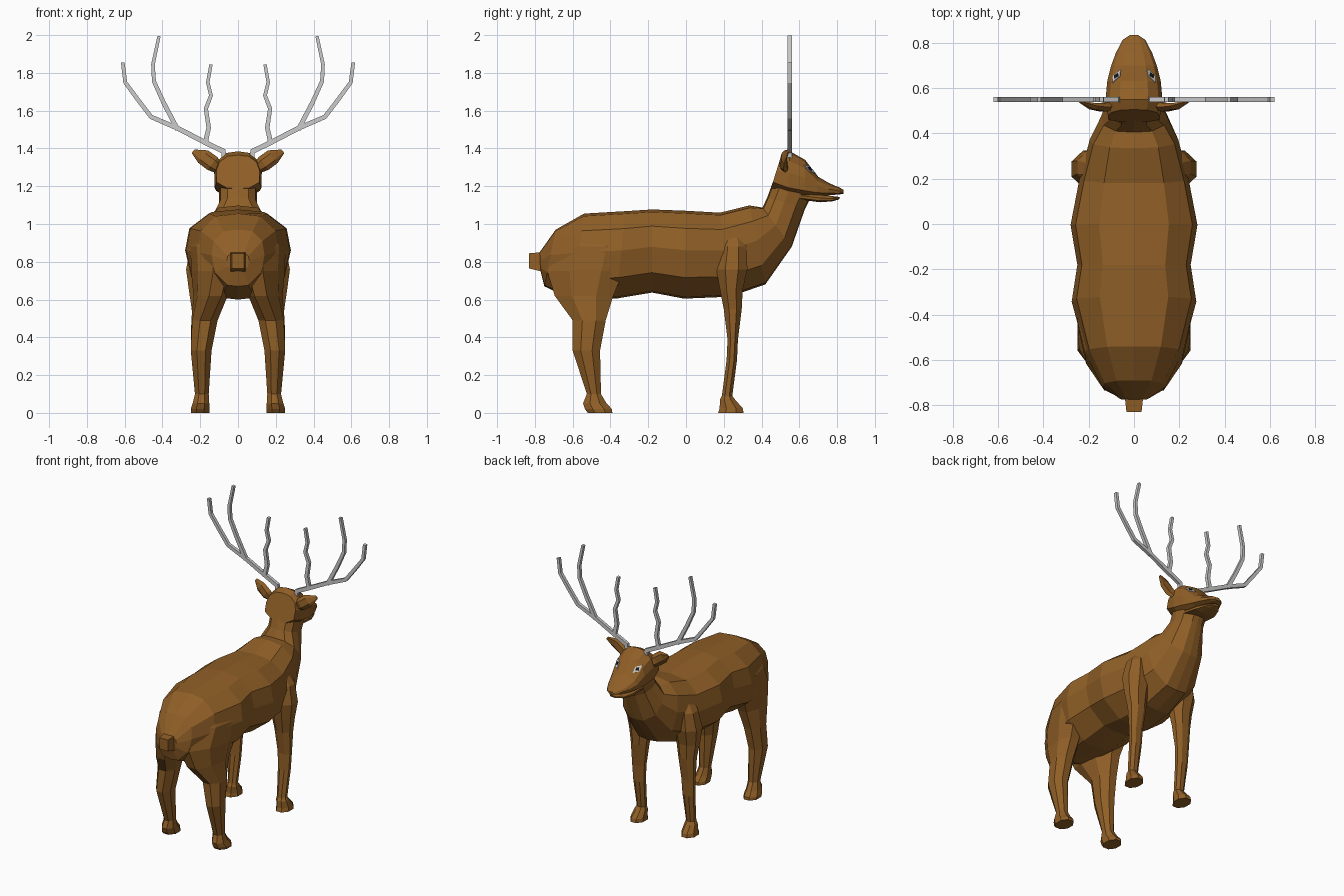
import bpy, bmesh, math
from mathutils import Vector

if "Cube" in bpy.data.objects:
    bpy.data.objects.remove(bpy.data.objects["Cube"])


def material(name, rgb):
    m = bpy.data.materials.new(name)
    m.diffuse_color = (*rgb, 1)
    m.use_nodes = True
    m.node_tree.nodes["Principled BSDF"].inputs["Base Color"].default_value = m.diffuse_color
    return m


BROWN = material("brown_hide", (0.28, 0.115, 0.02))
BLACK = material("black_pupil", (0.01, 0.01, 0.01))


def loft(name, rings, mat=None):
    """Skin a list of equal-sized closed rings and cap both ends."""
    bm = bmesh.new()
    vs = [[bm.verts.new(p) for p in r] for r in rings]
    n = len(rings[0])
    for a, b in zip(vs, vs[1:]):
        for i in range(n):
            j = (i + 1) % n
            bm.faces.new((a[i], a[j], b[j], b[i]))
    bm.faces.new(vs[0])
    bm.faces.new(vs[-1])
    bmesh.ops.recalc_face_normals(bm, faces=bm.faces)
    me = bpy.data.meshes.new(name)
    bm.to_mesh(me)
    bm.free()
    ob = bpy.data.objects.new(name, me)
    bpy.context.collection.objects.link(ob)
    if mat:
        me.materials.append(mat)
    return ob


def spine_rings(sections, shape):
    """Each section: top y, top z, bottom y, bottom z, half width."""
    full = shape + [(-u, v) for u, v in shape[-2:0:-1]]
    return [[(u * w, ty + (by - ty) * v, tz + (bz - tz) * v) for u, v in full]
            for ty, tz, by, bz, w in sections]


def leg_rings(sections, side):
    """Each section: z, rear y, front y, inner x, outer x, inward skew at the rear."""
    rings = []
    for z, y0, y1, x0, x1, skew in sections:
        ring = []
        for k in range(8):
            a = math.radians(22.5 + 45 * k)
            c, s = math.cos(a) / 0.924, math.sin(a) / 0.924
            x = (x0 + x1) / 2 + c * (x1 - x0) / 2 - skew * (1 - s) / 2
            ring.append((side * x, (y0 + y1) / 2 + s * (y1 - y0) / 2, z))
        rings.append(ring)
    return rings


def tine(name, pts, width, side):
    """Square flat-plane branch through (x, z) points."""
    rings = []
    for i, p in enumerate(pts):
        a, b = pts[max(i - 1, 0)], pts[min(i + 1, len(pts) - 1)]
        d = Vector((b[0] - a[0], b[1] - a[1])).normalized()
        w = width * (1 - 0.35 * i / (len(pts) - 1)) / 2
        rings.append([(side * (p[0] - d.y * w * q), 0.549 + t, p[1] + d.x * w * q)
                      for q, t in ((-1, -.011), (1, -.011), (1, .011), (-1, .011))])
    return loft(name, rings)


# Trunk and neck
trunk_shape = [(0, 0), (.55, .03), (.92, .2), (1, .45), (.88, .76), (.4, .98), (0, 1)]
loft("body", spine_rings([
    (-.775, .85, -.77, .75, .06), (-.69, .97, -.75, .67, .14),
    (-.54, 1.055, -.60, .60, .215), (-.32, 1.068, -.37, .605, .275),
    (-.18, 1.077, -.18, .637, .25), (0, 1.07, -.01, .605, .28),
    (.18, 1.06, .23, .615, .24), (.335, 1.098, .42, .68, .195),
    (.405, 1.087, .56, .88, .145), (.43, 1.14, .63, 1.08, .10),
    (.47, 1.25, .66, 1.14, .10)], trunk_shape), BROWN)

# Head and lower jaw
head_shape = [(0, 0), (.5, .04), (.86, .22), (1, .48), (.98, .82), (.5, 1), (0, 1)]
head = loft("head", spine_rings([
    (.505, 1.365, .45, 1.19, .115), (.55, 1.385, .54, 1.15, .126),
    (.63, 1.34, .63, 1.14, .118), (.70, 1.25, .69, 1.148, .102),
    (.76, 1.215, .75, 1.152, .08), (.815, 1.192, .81, 1.156, .05),
    (.835, 1.18, .833, 1.16, .018)], head_shape), BROWN)
loft("lower_jaw", spine_rings([
    (.60, 1.17, .60, 1.13, .09), (.71, 1.16, .71, 1.115, .08),
    (.78, 1.147, .775, 1.12, .055), (.815, 1.143, .81, 1.13, .025)],
    head_shape), BROWN)

# Tail
loft("tail", [[(sx * w, y, z0 if sz < 0 else z1)
               for sx, sz in ((-1, -1), (1, -1), (1, 1), (-1, 1))]
              for y, w, z0, z1 in ((-.72, .04, .73, .85), (-.77, .04, .75, .85),
                                   (-.83, .033, .765, .845))], BROWN)

front_leg = [
    (.95, .19, .30, .12, .20, 0), (.88, .18, .32, .12, .25, 0),
    (.76, .16, .325, .10, .275, 0), (.65, .18, .30, .11, .26, 0),
    (.55, .20, .295, .125, .245, 0), (.39, .22, .275, .145, .24, 0),
    (.28, .215, .27, .15, .235, 0), (.09, .19, .245, .16, .225, 0),
    (.07, .18, .26, .155, .235, 0), (.025, .178, .30, .152, .245, 0),
    (0, .17, .305, .15, .25, 0)]
hind_leg = [
    (.965, -.62, -.36, .10, .21, .05), (.88, -.66, -.32, .10, .275, .08),
    (.75, -.735, -.33, .09, .275, .09), (.62, -.695, -.385, .09, .25, .05),
    (.49, -.60, -.425, .115, .25, .01), (.33, -.60, -.455, .14, .25, 0),
    (.10, -.525, -.45, .155, .228, 0), (.05, -.545, -.42, .152, .24, 0),
    (.02, -.535, -.392, .15, .25, 0), (0, -.52, -.39, .15, .25, 0)]
beam = [(.067, 1.32), (.078, 1.385), (.17, 1.43), (.32, 1.507), (.46, 1.567),
        (.535, 1.665), (.597, 1.75), (.61, 1.855)]
inner = [(.173, 1.43), (.155, 1.51), (.17, 1.61), (.143, 1.68), (.16, 1.75), (.143, 1.845)]
outer = [(.32, 1.50), (.395, 1.645), (.445, 1.755), (.45, 1.845), (.418, 1.995)]

for side, tag in ((1, "right"), (-1, "left")):
    # Legs with hooves
    loft("front_leg_" + tag, leg_rings(front_leg, side), BROWN)
    loft("hind_leg_" + tag, leg_rings(hind_leg, side), BROWN)

    # Antlers
    tine("antler_beam_" + tag, beam, .03, side)
    tine("antler_inner_tine_" + tag, inner, .026, side)
    tine("antler_outer_tine_" + tag, outer, .026, side)

    # Ears
    rings = []
    for x, y, z, w, t in ((.09, .53, 1.285, .025, .018), (.135, .515, 1.32, .043, .022),
                          (.185, .52, 1.357, .042, .016), (.238, .54, 1.385, .012, .005)):
        rings.append([(side * (x - .62 * w * math.cos(k * math.pi / 3)),
                       y + t * math.sin(k * math.pi / 3),
                       z + .78 * w * math.cos(k * math.pi / 3)) for k in range(6)])
    loft("ear_" + tag, rings, BROWN)

    # Eyes: flat almond and pupil laid on the head surface
    _, spot, normal, _ = head.closest_point_on_mesh(Vector((side * .085, .665, 1.30)))
    along = (Vector((0, 1, 0)) - normal * normal.y).normalized()
    across = normal.cross(along)
    for part, la, lb, lift, mat in (("eye_", .04, .02, .004, None),
                                    ("pupil_", .016, .013, .007, BLACK)):
        ring = [along * la, across * lb, -along * la, -across * lb]
        loft(part + tag, [[spot + p + normal * h for p in ring]
                          for h in (-.006, lift)], mat)
